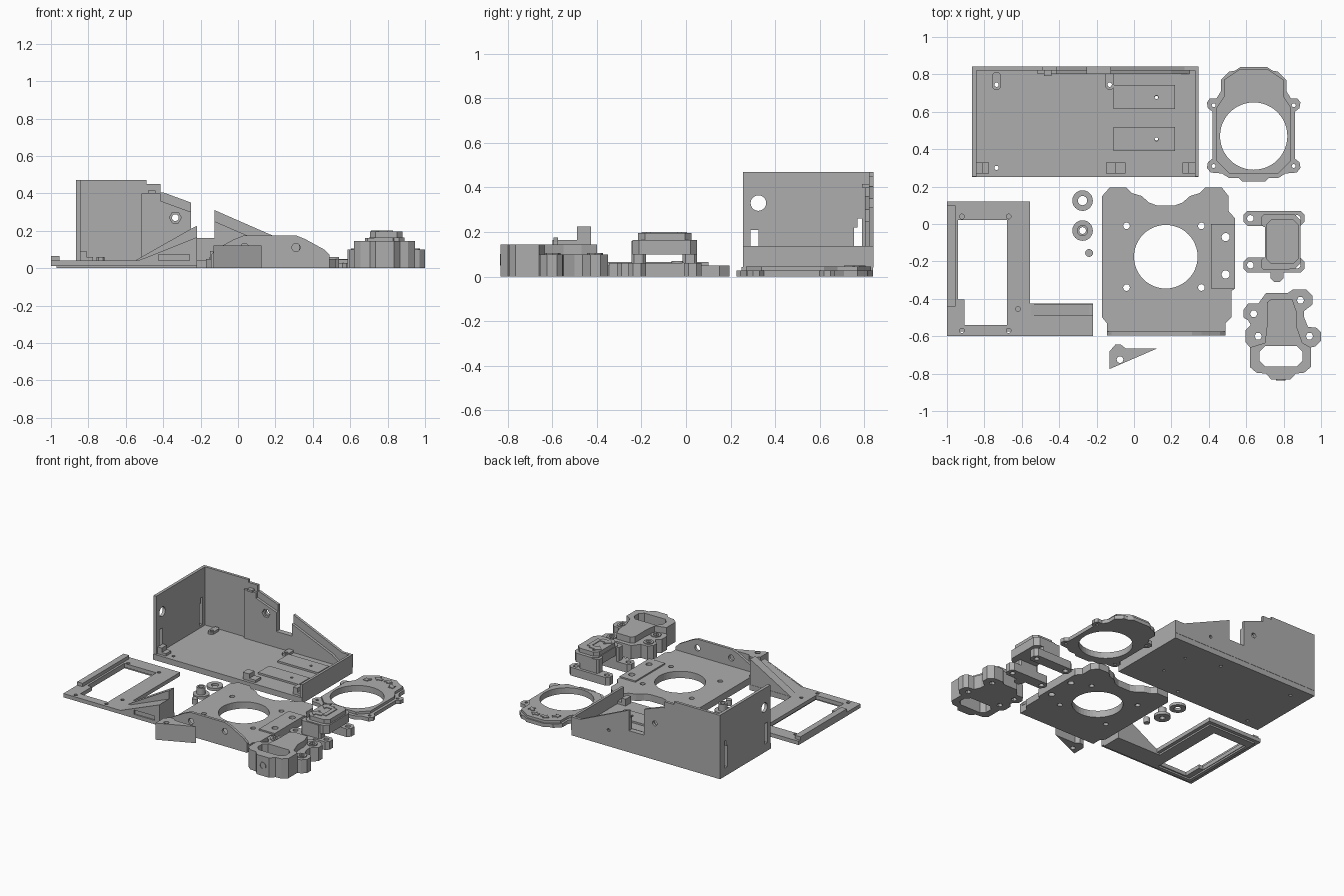
import bpy, bmesh, math
from mathutils import Matrix

grey = bpy.data.materials.new("plain grey")
grey.diffuse_color = (0.42, 0.42, 0.42, 1)

AXES = {'z': Matrix.Identity(4),
        'y': Matrix(((1, 0, 0, 0), (0, 0, 1, 0), (0, 1, 0, 0), (0, 0, 0, 1))),
        'x': Matrix(((0, 0, 1, 0), (1, 0, 0, 0), (0, 1, 0, 0), (0, 0, 0, 1)))}


def circle(x, y, r, n=20):
    return [(x + r * math.cos(2 * math.pi * i / n), y + r * math.sin(2 * math.pi * i / n)) for i in range(n)]


def rect(x0, y0, x1, y1, c=0):
    if not c:
        return [(x0, y0), (x1, y0), (x1, y1), (x0, y1)]
    return [(x0 + c, y0), (x1 - c, y0), (x1, y0 + c), (x1, y1 - c),
            (x1 - c, y1), (x0 + c, y1), (x0, y1 - c), (x0, y0 + c)]


def prism(name, outline, a, b, holes=(), axis='z'):
    """Extrude a filled outline with holes from a to b along an axis."""
    cu = bpy.data.curves.new(name, 'CURVE')
    cu.dimensions, cu.fill_mode, cu.extrude = '2D', 'BOTH', (b - a) / 2
    for loop in [outline, *holes]:
        sp = cu.splines.new('POLY')
        sp.points.add(len(loop) - 1)
        for p, (u, v) in zip(sp.points, loop):
            p.co = (u, v, 0, 1)
        sp.use_cyclic_u = True
    tmp = bpy.data.objects.new(name + "_curve", cu)
    bpy.context.collection.objects.link(tmp)
    dg = bpy.context.evaluated_depsgraph_get()
    me = bpy.data.meshes.new_from_object(tmp.evaluated_get(dg))
    bpy.data.objects.remove(tmp)
    bm = bmesh.new()
    bm.from_mesh(me)
    bmesh.ops.remove_doubles(bm, verts=bm.verts, dist=1e-5)
    bm.transform(AXES[axis] @ Matrix.Translation((0, 0, (a + b) / 2)))
    bmesh.ops.recalc_face_normals(bm, faces=bm.faces)
    bm.to_mesh(me)
    bm.free()
    me.materials.clear()
    me.materials.append(grey)
    for p in me.polygons:
        p.use_smooth = False
        p.material_index = 0
    ob = bpy.data.objects.new(name, me)
    bpy.context.collection.objects.link(ob)
    return ob


def arrow(name, x, y, angle, z0, z1, s=0.05):
    shape = [(-1, -.4), (0, -.4), (0, -.9), (1, 0), (0, .9), (0, .4), (-1, .4)]
    c, k = math.cos(angle), math.sin(angle)
    prism(name, [(x + s * (u * c - v * k), y + s * (u * k + v * c)) for u, v in shape], z0, z1)


# Tray: floor, side walls and stepped back wall
floor_holes = [circle(x, y, .012, 10) for x in (-.735, -.13) for y in (.30, .745)]
floor_holes += [circle(.12, y, .01, 10) for y in (.455, .675)]
prism("tray_floor", rect(-.865, .25, .345, .84), 0, .042, floor_holes)
prism("tray_left_wall", rect(.255, .04, .825, .47), -.865, -.843,
      [circle(.325, .33, .035), rect(.29, .06, .325, .21),
       [(.755, .06), (.79, .06), (.79, .26), (.77, .26), (.77, .22), (.755, .22)]], 'x')
prism("tray_right_wall", rect(.255, .04, .825, .137), .327, .345, (), 'x')
prism("tray_back_wall", [(-.865, .04), (.345, .04), (.345, .137), (.27, .137), (-.125, .31), (-.125, .16),
                         (-.25, .16), (-.25, .35), (-.4, .405), (-.415, .405), (-.415, .45), (-.49, .45),
                         (-.49, .47), (-.865, .47)], .822, .842,
      [circle(-.335, .27, .018), circle(.04, .12, .012, 10)], 'y')
prism("back_wall_liner", [(-.515, .04), (.3, .04), (.2, .11), (-.125, .25), (-.125, .16), (-.25, .16),
                          (-.25, .30), (-.415, .36), (-.415, .40), (-.515, .40)], .803, .824,
      [circle(-.335, .27, .032, 6)], 'y')
prism("back_wall_clip", rect(-.48, .40, -.44, .415), .79, .824, (), 'y')
for i, (x0, x1) in enumerate([(-.843, -.775), (-.15, -.045), (.26, .327)]):
    prism(f"tray_front_block_{i}", rect(x0, .27, x1, .33), .04, .06)
    prism(f"tray_front_post_{i}", rect(x0, .27, (x0 + x1) / 2, .33), .04, .092)
for i, x in enumerate((-.735, -.13)):
    prism(f"tray_rear_boss_{i}", rect(x - .022, .72, x + .022, .81, .01), .04, .06, [circle(x, .745, .012, 10)])
for i, y in enumerate((.39, .615)):
    prism(f"tray_pad_{i}", rect(-.11, y, .22, y + .128), .04, .055, [circle(.12, y + .063, .01, 10)])

# Blower ring, outline mirrored about its centre line
half = [(.71, .84), (.74, .82), (.77, .815), (.815, .77), (.815, .71), (.84, .67), (.875, .67), (.89, .65),
        (.885, .62), (.86, .60), (.86, .35), (.885, .33), (.89, .30), (.87, .275), (.81, .27),
        (.77, .245), (.72, .245), (.70, .226)]
ring = half + [(1.28 - x, y) for x, y in reversed(half)]
bore = circle(.64, .47, .18, 48)
prism("ring_base", ring, 0, .027, [bore] + [circle(x, y, .011, 10) for x in (.426, .854) for y in (.635, .31)])
prism("ring_top", [(.71, .83), (.80, .77), (.80, .68), (.84, .62), (.84, .34), (.77, .27), (.51, .27),
                   (.44, .34), (.44, .62), (.48, .68), (.48, .77), (.57, .83)], .027, .045, [bore])
for i, (x, y, a) in enumerate([(.54, .73, -2.4), (.60, .78, math.pi), (.68, .78, 0), (.74, .73, -.75)]):
    arrow(f"ring_arrow_{i}", x, y, a, .045, .05, .03)

# Base plate with round opening, raised side panel and front wall
prism("base_plate", [(-.17, .15), (-.13, .195), (-.04, .195), (-.01, .165), (.04, .15), (.08, .115), (.12, .10),
                     (.22, .10), (.26, .115), (.30, .15), (.35, .165), (.38, .195), (.47, .195), (.505, .15),
                     (.505, .07), (.54, .03), (.54, -.345), (.52, -.36), (.52, -.50), (.49, -.53),
                     (.49, -.595), (-.145, -.595), (-.145, -.53), (-.17, -.50)], 0, .05,
      [circle(.17, -.175, .17, 48)] + [circle(x, y, .018, 12) for x in (-.04, .36) for y in (-.01, -.34)]
      + [circle(.49, y, .022, 14) for y in (-.07, -.27)])
prism("plate_side_panel", rect(.412, -.345, .54, 0), .05, .06, [circle(.49, y, .022, 14) for y in (-.07, -.27)])
prism("plate_front_wall", [(-.145, .03), (.49, .03), (.49, .07), (.46, .1), (.36, .155), (.31, .175),
                           (.03, .175), (-.02, .155), (-.12, .1), (-.145, .07)], -.595, -.575,
      [circle(x, .11, .022, 14) for x in (.035, .31)], 'y')

# Cover frame with window, side strip and ramped arm
prism("frame_plate", [(-1, -.6), (-.22, -.6), (-.22, -.425), (-.555, -.425), (-.555, .12), (-1, .12)], .012, .04,
      [[(-.905, -.54), (-.68, -.54), (-.68, .022), (-.94, .022), (-.94, -.405), (-.905, -.405)]]
      + [circle(x, y, .013, 10) for x, y in [(-.92, -.57), (-.67, -.57), (-.92, .04), (-.67, .04), (-.62, -.455)]])
prism("frame_foot", [(-.97, -.575), (-.22, -.575), (-.22, -.425), (-.58, -.425), (-.58, .095), (-.97, .095)], 0, .012,
      [rect(-.945, -.55, -.67, .03)])
prism("frame_side_strip", rect(-1, -.44, -.955, .1), .04, .065)
prism("arm_fin", [(-.55, .04), (-.22, .04), (-.22, .225), (-.24, .217)], -.49, -.427, (), 'y')
ramp = [(-.53, .04), (-.22, .04), (-.22, .165)]
prism("arm_ramp", ramp, -.59, -.49, (), 'y')
prism("arm_face", [(-.53, .02), (-.22, .02), (-.22, .165), (-.53, .042)], -.6, -.59,
      [rect(-.425, .028, -.258, .072)], 'y')

# Washers and pin
prism("washer", circle(-.275, .125, .055, 24), 0, .02, [circle(-.275, .125, .025, 16)])
prism("knob_flange", circle(-.275, -.035, .055, 24), 0, .02, [circle(-.275, -.035, .018, 16)])
prism("knob_neck", circle(-.275, -.035, .03, 20), .02, .07, [circle(-.275, -.035, .018, 16)])
prism("pin", circle(-.24, -.155, .021, 16), 0, .04)

# Triangular bracket
prism("triangle_bracket", [(-.13, -.775), (.125, -.665), (-.045, -.665), (-.07, -.645), (-.10, -.645), (-.13, -.68)],
      0, .122, [circle(-.075, -.725, .018, 14)])

# Bridge bracket: four feet, rails and stepped arch
for i, y in enumerate((.03, -.22)):
    s = 1 if i == 0 else -1
    prism(f"bridge_foot_{i}", rect(.585, y - .04, .912, y + .04, .022), 0, .06,
          [circle(x, y, .018, 12) for x in (.622, .872)])
    prism(f"bridge_leg_{i}", rect(.68, y - .035 - s * .01, .84, y + .03 - s * .01, .012), .06, .16)
prism("bridge_lip", rect(.73, -.31, .8, -.24, .02), 0, .06)
prism("bridge_arch", rect(.70, -.24, .89, .05, .03), .10, .165)
prism("bridge_top", rect(.705, -.215, .88, .025, .03), .165, .195)
for i, y in enumerate((-.035, -.16)):
    arrow(f"bridge_arrow_{i}", .755, y, math.pi, .195, .2, .045)
prism("bridge_arrow_bar", rect(.80, -.16, .83, -.035), .195, .2)

# Mount block: lower body with ears, taller centre, rounded slot
slot = rect(.672, -.762, .90, -.652, .03)
nuts = [(.64, -.48), (.89, -.408), (.664, -.6), (.938, -.6)]
prism("mount_body", [(.585, -.46), (.61, -.425), (.665, -.425), (.705, -.37), (.82, -.37), (.85, -.35), (.92, -.35),
                     (.955, -.385), (.955, -.43), (.91, -.465), (.91, -.5), (.93, -.55), (.975, -.555), (1, -.58),
                     (1, -.625), (.97, -.655), (.945, -.66), (.945, -.765), (.91, -.795), (.865, -.80),
                     (.835, -.832), (.735, -.832), (.705, -.80), (.655, -.795), (.62, -.765), (.62, -.66),
                     (.595, -.63), (.595, -.57), (.625, -.54), (.61, -.515), (.585, -.50)], 0, .10,
      [slot] + [circle(x, y, .02, 6) for x, y in nuts])
prism("mount_top", [(.735, -.40), (.845, -.40), (.87, -.47), (.87, -.55), (.90, -.635), (.945, -.66), (.945, -.765),
                    (.91, -.795), (.865, -.80), (.835, -.832), (.735, -.832), (.705, -.80), (.655, -.795),
                    (.62, -.765), (.62, -.66), (.70, -.635), (.71, -.55), (.71, -.42)], .10, .145, [slot])
for i, (x, y) in enumerate(nuts):
    prism(f"mount_ear_collar_{i}", circle(x, y, .036, 8), .10, .106, [circle(x, y, .02, 6)])
prism("mount_port_rim", circle(.785, .075, .026, 20), -.836, -.83, [circle(.785, .075, .02, 20)], 'y')
